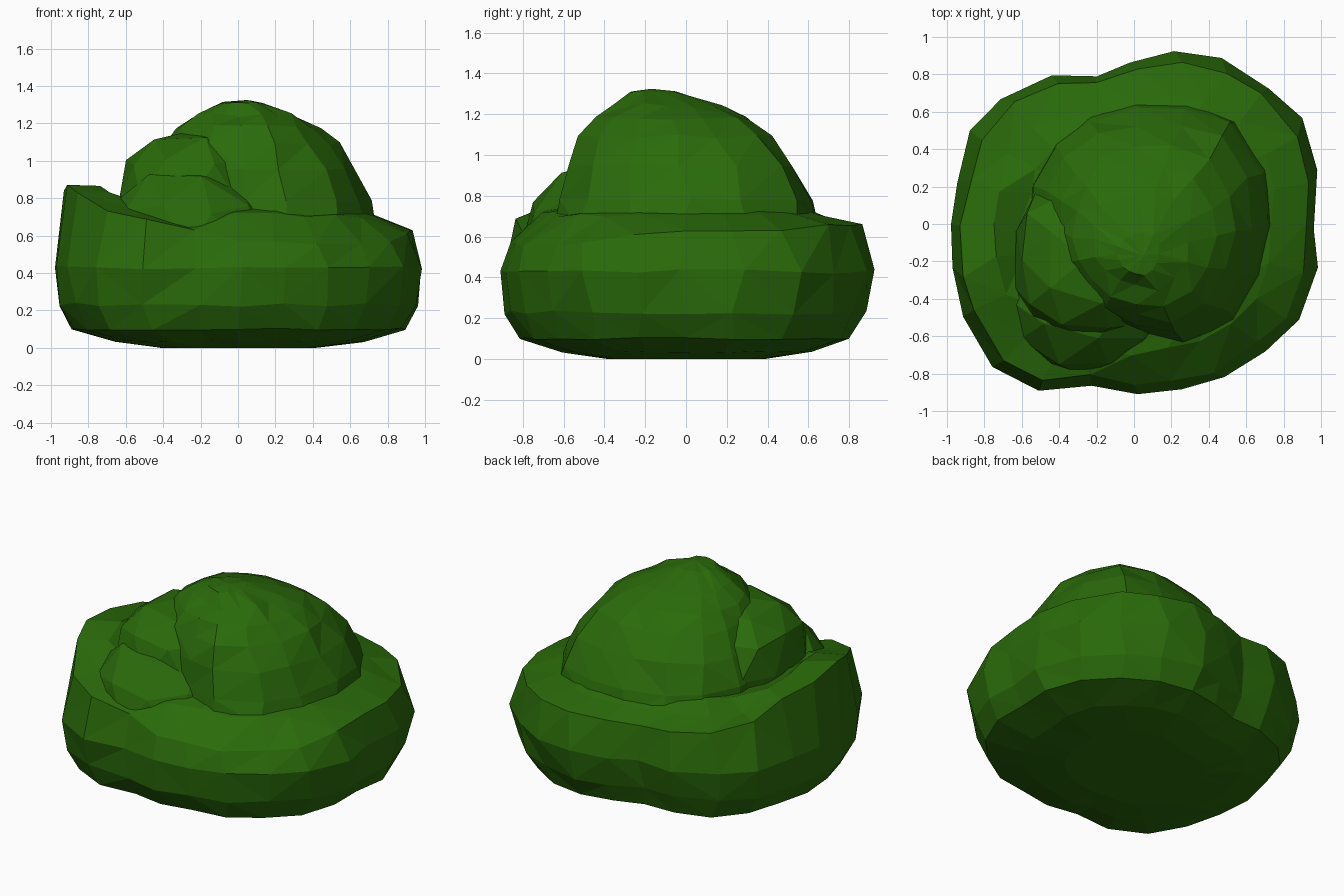
import bpy, bmesh, math, random
from mathutils import Vector

if "Cube" in bpy.data.objects:
    bpy.data.objects.remove(bpy.data.objects["Cube"])

random.seed(7)
leaf = bpy.data.materials.new("leaf_green")
leaf.diffuse_color = (0.023, 0.145, 0.003, 1)
leaf.use_nodes = True
leaf.node_tree.nodes["Principled BSDF"].inputs["Base Color"].default_value = leaf.diffuse_color


def finish(name, bm):
    bmesh.ops.triangulate(bm, faces=bm.faces[:])
    bmesh.ops.recalc_face_normals(bm, faces=bm.faces[:])
    mesh = bpy.data.meshes.new(name)
    bm.to_mesh(mesh)
    bm.free()
    mesh.materials.append(leaf)
    obj = bpy.data.objects.new(name, mesh)
    bpy.context.collection.objects.link(obj)
    return obj


def loft(name, rings, bottom, top):
    """Join closed rings of points, closing both ends with a fan."""
    bm = bmesh.new()
    rows = [[bm.verts.new(p) for p in ring] for ring in rings]
    n = len(rows[0])
    for a, b in zip(rows, rows[1:]):
        for i in range(n):
            j = (i + 1) % n
            bm.faces.new((a[i], a[j], b[j], b[i]))
    for row, tip in ((rows[0], bottom), (rows[-1], top)):
        v = bm.verts.new(tip)
        for i in range(n):
            bm.faces.new((row[i], row[(i + 1) % n], v))
    return finish(name, bm)


def lump(name, centre, radii, power=1.0, jitter=.04):
    """Faceted, uneven ball of foliage; a power below 1 makes it boxier."""
    bm = bmesh.new()
    bmesh.ops.create_icosphere(bm, subdivisions=2, radius=1)
    for v in bm.verts:
        k = 1 + random.uniform(-jitter, jitter)
        v.co = Vector([c + r * k * math.copysign(abs(x) ** power, x)
                       for c, r, x in zip(centre, radii, v.co)])
    return finish(name, bm)


def wobble(s):
    return random.uniform(-s, s)


# Wide lower foliage: plan radius and rim height every 15 degrees from +x
plan = [.97, 1.03, 1.06, 1.03, 1.0, .95, .87, .82, .91, .98, 1.0, .97,
        .99, 1.01, 1.04, 1.08, 1.02, .90, .91, .91, .95, .98, 1.01, 1.0]
rim = [.62, .63, .64, .65, .65, .65, .66, .64, .66, .68, .72, .81,
       .85, .86, .84, .74, .68, .62, .58, .57, .55, .55, .57, .60]
levels = [(.42, 0), (.67, .035), (.90, .10), (.97, .23), (1.0, .43),
          (.94, None), (.76, None), (.60, .75)]
rings = []
for k, (f, z) in enumerate(levels):
    ring = []
    for i, (r, h) in enumerate(zip(plan, rim)):
        a = math.radians(15 * i)
        back = max(0, math.sin(a))
        s = 0.012 if k > 2 else 0.006 * (k > 0)
        da = wobble(.04) if k > 2 else 0
        # the back tucks in lower down
        rr = r * (f - .025 * back * (k in (2, 3))) + wobble(s)
        height = z if z is not None else (h if k == 5 else max(h, .71))
        ring.append((rr * math.cos(a + da), rr * math.sin(a + da),
                     height + wobble(s)))
    rings.append(ring)
loft("lower_foliage", rings, (0, 0, 0), (0, 0, .76))

# Upper dome: plan radius every 22.5 degrees, leaning forward as it rises
plan = [.73, .76, .77, .70, .64, .63, .63, .60,
        .57, .58, .58, .58, .60, .70, .74, .72]
levels = [(1.0, .66, 0), (.96, .78, 0), (.86, .95, -.02), (.72, 1.09, -.05),
          (.58, 1.18, -.07), (.40, 1.245, -.09), (.17, 1.31, -.16)]
rings = []
for k, (f, z, dy) in enumerate(levels):
    ring = []
    for i, r in enumerate(plan):
        a = math.radians(22.5 * i) + wobble(.04)
        rr = r * f + wobble(.012 if k < 6 else .006)
        ring.append((rr * math.cos(a) + .01, rr * math.sin(a) + dy,
                     z + wobble(.010 if k < 6 else .005)))
    rings.append(ring)
loft("upper_dome", rings, (0, 0, .6), (.05, -.17, 1.325))

# Front left shoulder and the bulge that slopes down from it
lump("left_shoulder", (-.26, -.19, .79), (.40, .42, .38), power=.85)
lump("front_bulge", (-.27, -.40, .52), (.48, .42, .46))
